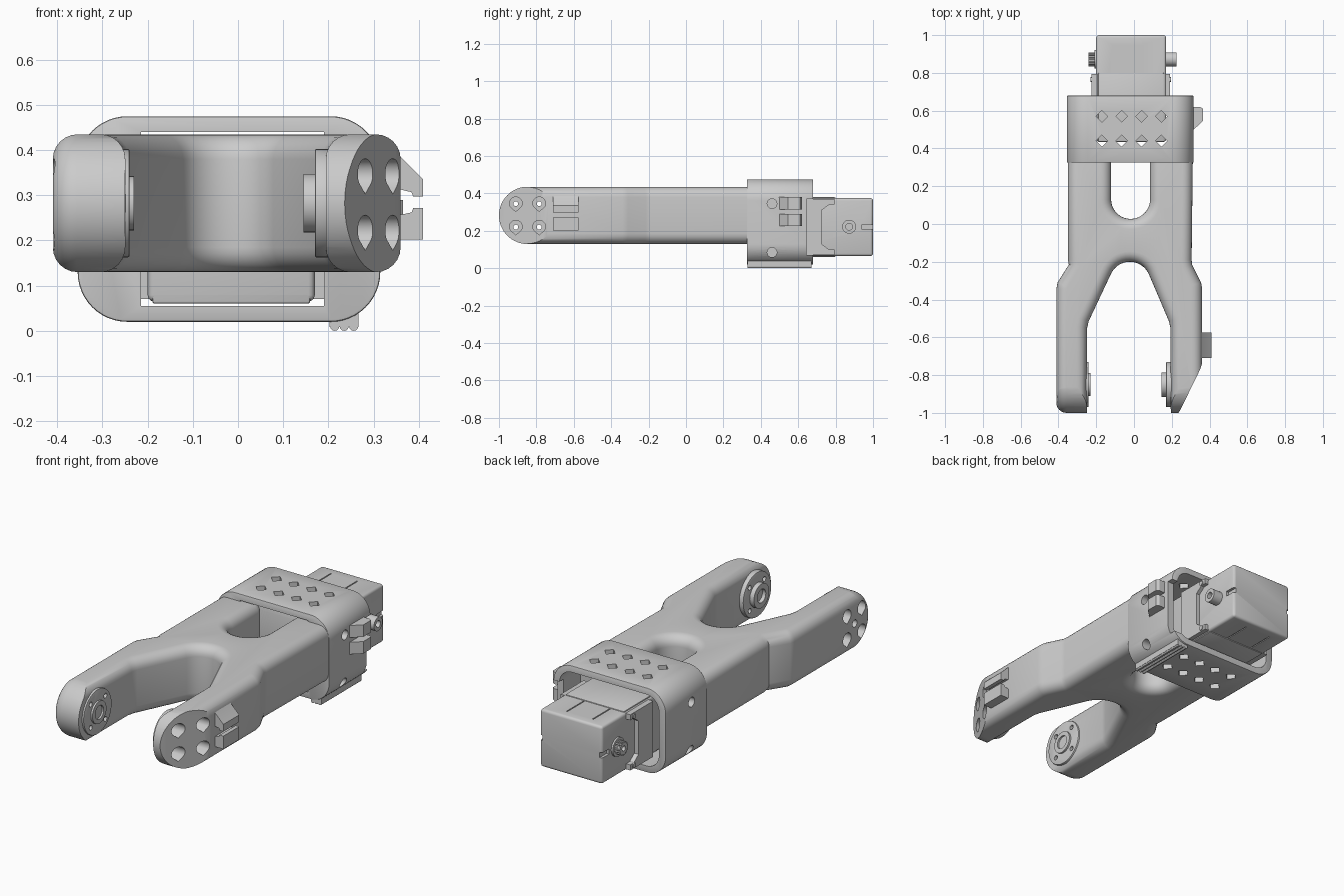
import bpy, bmesh
from math import cos, sin, radians

if "Cube" in bpy.data.objects:
    bpy.data.objects.remove(bpy.data.objects["Cube"])

AX = {'x': lambda a, b, t: (t, a, b), 'y': lambda a, b, t: (a, t, b), 'z': lambda a, b, t: (a, b, t)}


def arc(cx, cy, r, a0, a1, n):
    return [(cx + r * cos(radians(a0 + (a1 - a0) * i / n)),
             cy + r * sin(radians(a0 + (a1 - a0) * i / n))) for i in range(n + 1)]


def circle(cx, cy, r, n=32):
    return arc(cx, cy, r, 0, 360, n)[:-1]


def rect(x0, x1, y0, y1):
    return [(x0, y0), (x1, y0), (x1, y1), (x0, y1)]


def rrect(x0, x1, y0, y1, r, n=10):
    return (arc(x1 - r, y1 - r, r, 0, 90, n) + arc(x0 + r, y1 - r, r, 90, 180, n)
            + arc(x0 + r, y0 + r, r, 180, 270, n) + arc(x1 - r, y0 + r, r, 270, 360, n))


def bake(ob):
    dg = bpy.context.evaluated_depsgraph_get()
    me = bpy.data.meshes.new_from_object(ob.evaluated_get(dg))
    ob.modifiers.clear()
    ob.data = me


def prism(name, pts, axis, lo, hi, bevel=0, seg=3, angle=50):
    """Extrude a 2D profile along an axis, with optional rounded edges."""
    bm = bmesh.new()
    a = [bm.verts.new(AX[axis](p[0], p[1], lo)) for p in pts]
    b = [bm.verts.new(AX[axis](p[0], p[1], hi)) for p in pts]
    bm.faces.new(a)
    bm.faces.new(b[::-1])
    for i in range(len(pts)):
        j = (i + 1) % len(pts)
        bm.faces.new((a[i], b[i], b[j], a[j]))
    bmesh.ops.recalc_face_normals(bm, faces=bm.faces)
    me = bpy.data.meshes.new(name)
    bm.to_mesh(me)
    bm.free()
    ob = bpy.data.objects.new(name, me)
    bpy.context.collection.objects.link(ob)
    if bevel:
        m = ob.modifiers.new("round", 'BEVEL')
        m.width, m.segments, m.limit_method = bevel, seg, 'ANGLE'
        m.angle_limit = radians(angle)
        m.use_clamp_overlap = False
        bake(ob)
    return ob


def boolean(target, tool, op='DIFFERENCE'):
    m = target.modifiers.new("cut", 'BOOLEAN')
    m.object, m.operation, m.solver = tool, op, 'EXACT'
    bake(target)
    bpy.data.objects.remove(tool)


def cut(target, pts, axis, lo, hi):
    boolean(target, prism("cutter", pts, axis, lo, hi))


# Forked body: one outline, open slot at the back, rounded edges
CZ, PY = 0.2825, -0.85
outline = ([(-0.35, 0.40), (-0.35, -0.19), (-0.345, -0.215), (-0.405, -0.31), (-0.41, -0.34),
            (-0.41, -1.1), (-0.25, -1.1), (-0.248, -0.55), (-0.24, -0.515)]
           + arc(-0.022, -0.31, 0.11, 155, 25, 14)
           + [(0.185, -0.515), (0.193, -0.55), (0.195, -1.1), (0.36, -1.1), (0.36, -0.34),
              (0.355, -0.31), (0.308, -0.215), (0.305, -0.19), (0.312, 0.40), (0.085, 0.40)]
           + arc(-0.018, 0.13, 0.103, 0, -180, 20) + [(-0.121, 0.40)])
body = prism("forked_body", outline, 'z', 0.13, 0.435, 0.055, 6)
side = arc(-0.8465, CZ, 0.1535, 90, 270, 32) + [(0.6, CZ - 0.1535), (0.6, CZ + 0.1535)]
boolean(body, prism("side_shape", side, 'x', -0.412, 0.362, 0.055, 6), 'INTERSECT')
cut(body, [(0.375, -0.70), (0.36, -0.74), (0.35, -0.77), (0.25, -0.975), (0.225, -1.02), (0.6, -1.02), (0.6, -0.70)],
    'z', 0, 0.6)

# Pivot discs and hubs on the inner faces of the two arms
disc_r = prism("right_pivot_disc", circle(PY, CZ, 0.12, 48), 'x', 0.17, 0.215, 0.004, 2)
disc_l = prism("left_pivot_disc", circle(PY, CZ, 0.12, 48), 'x', -0.27, -0.24, 0.004, 2)
hub_r = prism("right_pivot_hub", circle(PY, CZ, 0.065), 'x', 0.145, 0.18)
hub_l = prism("left_pivot_hub", circle(PY, CZ, 0.06), 'x', -0.25, -0.23)
for hub, lo, hi in ((hub_r, 0.14, 0.165), (hub_l, -0.245, -0.22)):
    cut(hub, circle(PY, CZ, 0.036), 'x', lo, hi)

# Teardrop screw holes with small through holes
for y in (-0.91, -0.785):
    for z in (0.22, 0.345):
        drop = arc(y, z + 0.002, 0.034, -35, 215, 20) + [(y, z - 0.042)]
        cut(body, drop, 'x', 0.225, 0.5)
        cut(body, drop, 'x', -0.5, -0.30)
        cut(body, circle(y, z, 0.013, 16), 'x', -0.6, 0.6)
        cut(disc_r, circle(y, z, 0.013, 16), 'x', 0, 0.6)
        cut(disc_l, circle(y, z, 0.013, 16), 'x', -0.6, 0)
cut(body, circle(PY, CZ, 0.02, 16), 'x', -0.5, -0.30)

# Cable clips: a pair of hooks on the right arm and a pair on the sleeve
hooks = ([(0.35, 0.40), (0.36, 0.385), (0.41, 0.335), (0.41, 0.297), (0.388, 0.297), (0.384, 0.307), (0.35, 0.315)],
         [(0.35, 0.202), (0.41, 0.202), (0.41, 0.272), (0.388, 0.272), (0.384, 0.262), (0.35, 0.255)])
for i, pts in enumerate(hooks):
    prism("arm_cable_hook_%d" % i, pts, 'y', -0.71, -0.575)
for i, (z0, z1) in enumerate(((0.225, 0.29), (0.315, 0.38))):
    prism("sleeve_cable_hook_%d" % i, [(0.305, 0.49), (0.365, 0.545), (0.365, 0.61), (0.35, 0.62), (0.305, 0.62)],
          'z', z0, z1)

# Rear sleeve: rounded box, narrow front cavity, wide rear cavity
sleeve = prism("rear_sleeve", rrect(-0.355, 0.315, 0.02, 0.475, 0.11, 12), 'y', 0.325, 0.68, 0.005, 2)
cut(sleeve, rect(-0.215, 0.19, 0.055, 0.44), 'y', 0.2, 0.8)
cut(sleeve, rrect(-0.315, 0.278, 0.055, 0.44, 0.075), 'y', 0.5, 0.8)
cut(sleeve, rect(0.645, 0.75, 0.07, 0.37), 'x', 0.2, 0.5)
for x in (-0.17, -0.065, 0.04, 0.145):
    for y in (0.44, 0.57):
        cut(sleeve, [(x - 0.031, y), (x, y - 0.031), (x + 0.031, y), (x, y + 0.031)], 'z', -0.1, 0.6)
for z in (0.345, 0.085):
    cut(sleeve, circle(0.46, z, 0.026, 20), 'x', -0.5, -0.29)
    cut(sleeve, circle(0.46, z, 0.026, 20), 'x', 0.25, 0.5)

# Ridged rail under the sleeve
prism("bottom_rail", rect(0.203, 0.267, 0.008, 0.05), 'y', 0.33, 0.67)
for i in range(3):
    prism("rail_ridge_%d" % i, circle(0.214 + 0.021 * i, 0.010, 0.010, 12), 'y', 0.33, 0.67)

# Motor block with seams and rear notches
motor = prism("motor_block", rect(-0.20, 0.17, 0.065, 0.375), 'y', 0.435, 1.0, 0.014, 3)
for x in (-0.11, 0.045):
    for z0, z1 in ((0.0, 0.069), (0.371, 0.5)):
        cut(motor, rect(x - 0.003, x + 0.003, z0, z1), 'y', 0.5, 0.95)
for lo, hi in ((-0.3, -0.185), (0.155, 0.3)):
    cut(motor, rect(0.94, 1.1, 0.207, 0.235), 'x', lo, hi)
prism("motor_step_left", rect(0.435, 0.80, 0.06, 0.38), 'x', -0.19, 0.16, 0.006, 2)

# Motor side brackets, screws and output shafts
bracket = [(0.60, 0.07), (0.795, 0.07), (0.795, 0.10), (0.765, 0.10), (0.725, 0.13),
           (0.725, 0.31), (0.765, 0.34), (0.795, 0.34), (0.795, 0.37), (0.60, 0.37)]
for tag, lo, hi, s in (("left", -0.225, -0.19, -0.23), ("right", 0.16, 0.19, 0.195)):
    prism(tag + "_motor_bracket", bracket, 'x', lo, hi)
    for k, z in enumerate((0.088, 0.352)):
        prism("%s_bracket_screw_%d" % (tag, k), circle(0.765, z, 0.013, 16), 'x', min(s, lo), max(s, hi))
shaft = prism("right_motor_shaft", circle(0.872, 0.222, 0.037), 'x', 0.16, 0.225)
cut(shaft, circle(0.872, 0.222, 0.018, 20), 'x', 0.2, 0.3)
teeth = [p for i in range(16) for p in (arc(0.872, 0.222, 0.037, 22.5 * i, 22.5 * i + 9, 1)
                                       + arc(0.872, 0.222, 0.031, 22.5 * i + 12, 22.5 * i + 20, 1))]
gear = prism("left_motor_gear", teeth, 'x', -0.24, -0.19)
cut(gear, circle(0.872, 0.222, 0.014, 16), 'x', -0.3, -0.215)
prism("left_motor_collar", circle(0.872, 0.222, 0.05), 'x', -0.21, -0.19)

# Smooth shading with sharp edges kept
bpy.ops.object.select_all(action='SELECT')
bpy.context.view_layer.objects.active = body
bpy.ops.object.shade_smooth_by_angle(angle=radians(30))
